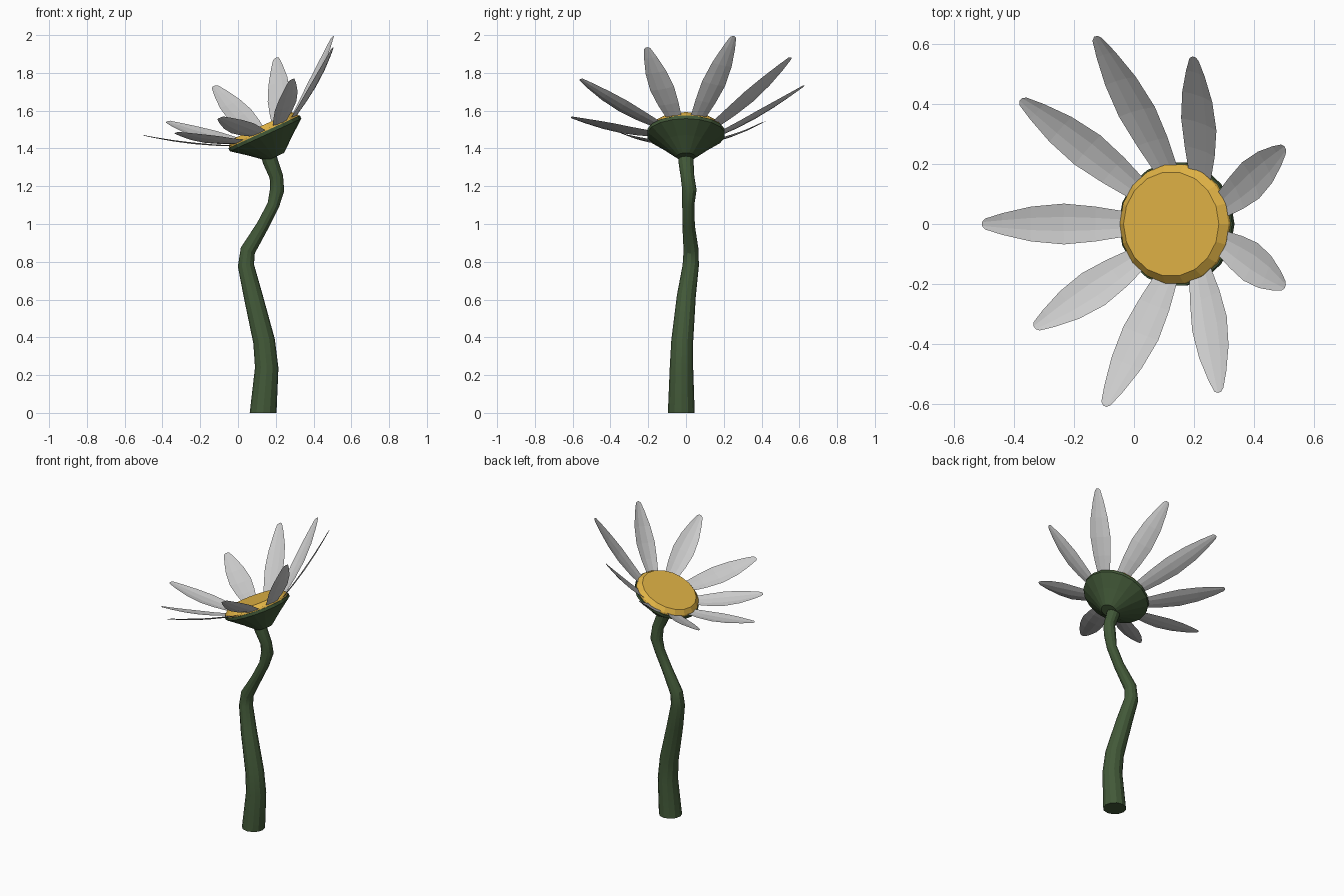
import bpy, bmesh
from math import cos, sin, radians, pi
from mathutils import Vector

if "Cube" in bpy.data.objects:
    bpy.data.objects.remove(bpy.data.objects["Cube"])

CENTRE = Vector((0.14, 0, 1.485))
U = Vector((0.909, 0, 0.416))      # tilted flower-head frame
V = Vector((0, 1, 0))
N = Vector((-0.416, 0, 0.909))


def material(name, rgb):
    m = bpy.data.materials.new(name)
    m.diffuse_color = (*rgb, 1)
    m.use_nodes = True
    m.node_tree.nodes["Principled BSDF"].inputs["Base Color"].default_value = m.diffuse_color
    return m


def loft(name, rings, mat=None, closed=True, caps=True):
    """Skin a list of equal-length point rings."""
    bm = bmesh.new()
    vs = [[bm.verts.new(p) for p in ring] for ring in rings]
    n = len(rings[0])
    for a, b in zip(vs, vs[1:]):
        for i in range(n if closed else n - 1):
            j = (i + 1) % n
            bm.faces.new((a[i], a[j], b[j], b[i]))
    if caps:
        bm.faces.new(vs[0][::-1])
        bm.faces.new(vs[-1])
    bmesh.ops.recalc_face_normals(bm, faces=bm.faces)
    me = bpy.data.meshes.new(name)
    bm.to_mesh(me)
    bm.free()
    ob = bpy.data.objects.new(name, me)
    bpy.context.collection.objects.link(ob)
    if mat:
        me.materials.append(mat)
    return ob


def circle(c, r, u, v, sides):
    return [c + r * (u * cos(2 * pi * i / sides) + v * sin(2 * pi * i / sides))
            for i in range(sides)]


def head_ring(r, h, sides=18):
    return circle(CENTRE + N * h, r, U, V, sides)


green = material("leaf_green", (0.055, 0.1, 0.04))
yellow = material("yellow", (0.75, 0.45, 0.06))

# Stem: x, y, z, radius along a wavy path
path = [(0.133, -0.025, 0, 0.071), (0.152, -0.024, 0.24, 0.062),
        (0.138, -0.02, 0.38, 0.058), (0.08, 0.002, 0.62, 0.05),
        (0.042, 0.025, 0.78, 0.043), (0.052, 0.027, 0.86, 0.04),
        (0.13, 0.014, 0.99, 0.033), (0.187, 0.012, 1.1, 0.032),
        (0.207, 0.018, 1.18, 0.038), (0.203, 0.008, 1.25, 0.036),
        (0.172, 0, 1.33, 0.04), (0.155, 0, 1.39, 0.042)]
pts = [Vector(p[:3]) for p in path]
rings = []
for i, p in enumerate(pts):
    t = pts[min(i + 1, len(pts) - 1)] - pts[max(i - 1, 0)]
    if i == 0:
        t = Vector((0, 0, 1))
    side = V.cross(t).normalized()
    rings.append(circle(p, path[i][3], side, t.cross(side).normalized(), 12))
stem = loft("stem", rings, green)

# Green cup under the flower
loft("flower_cup", [head_ring(0.05, -0.142), head_ring(0.13, -0.075),
                    head_ring(0.208, -0.015), head_ring(0.208, 0.004)], green)

# Raised yellow middle
loft("flower_centre", [head_ring(0.203, 0.002), head_ring(0.2, 0.014),
                       head_ring(0.175, 0.038)], yellow)

# Petals: angle on the rim, then tip position
petals = [(20, 0.505, 0.255, 2.0), (60, 0.2, 0.56, 1.885),
          (100, -0.13, 0.63, 1.735), (140, -0.382, 0.418, 1.545),
          (180, -0.512, 0.0, 1.472), (220, -0.335, -0.348, 1.485),
          (260, -0.1, -0.612, 1.565), (300, 0.285, -0.565, 1.77),
          (340, 0.505, -0.21, 1.94)]
profile = [(0, 0.042), (0.2, 0.058), (0.42, 0.068), (0.65, 0.058),
           (0.85, 0.036), (0.97, 0.018)]
for k, (ang, *tip) in enumerate(petals):
    a = radians(ang)
    out = U * cos(a) + V * sin(a)
    base = CENTRE + out * 0.185 + N * 0.006
    axis = Vector(tip) - base
    side = N.cross(axis).normalized()
    up = axis.cross(side).normalized()
    rows = []
    for t, w in profile:
        mid = base + axis * t - up * 0.05 * t * (1 - t)
        rows.append([mid + side * w * s + up * 0.18 * w * (abs(s) - 0.6)
                     + axis * (0.02 if t > 0.9 and abs(s) < 0.5 else 0)
                     for s in (-1, -0.35, 0.35, 1)])
    loft(f"petal_{k + 1}", rows, closed=False, caps=False)

# Soft shading on the stem only
bpy.ops.object.select_all(action='DESELECT')
stem.select_set(True)
bpy.context.view_layer.objects.active = stem
bpy.ops.object.shade_smooth_by_angle(angle=radians(25))
